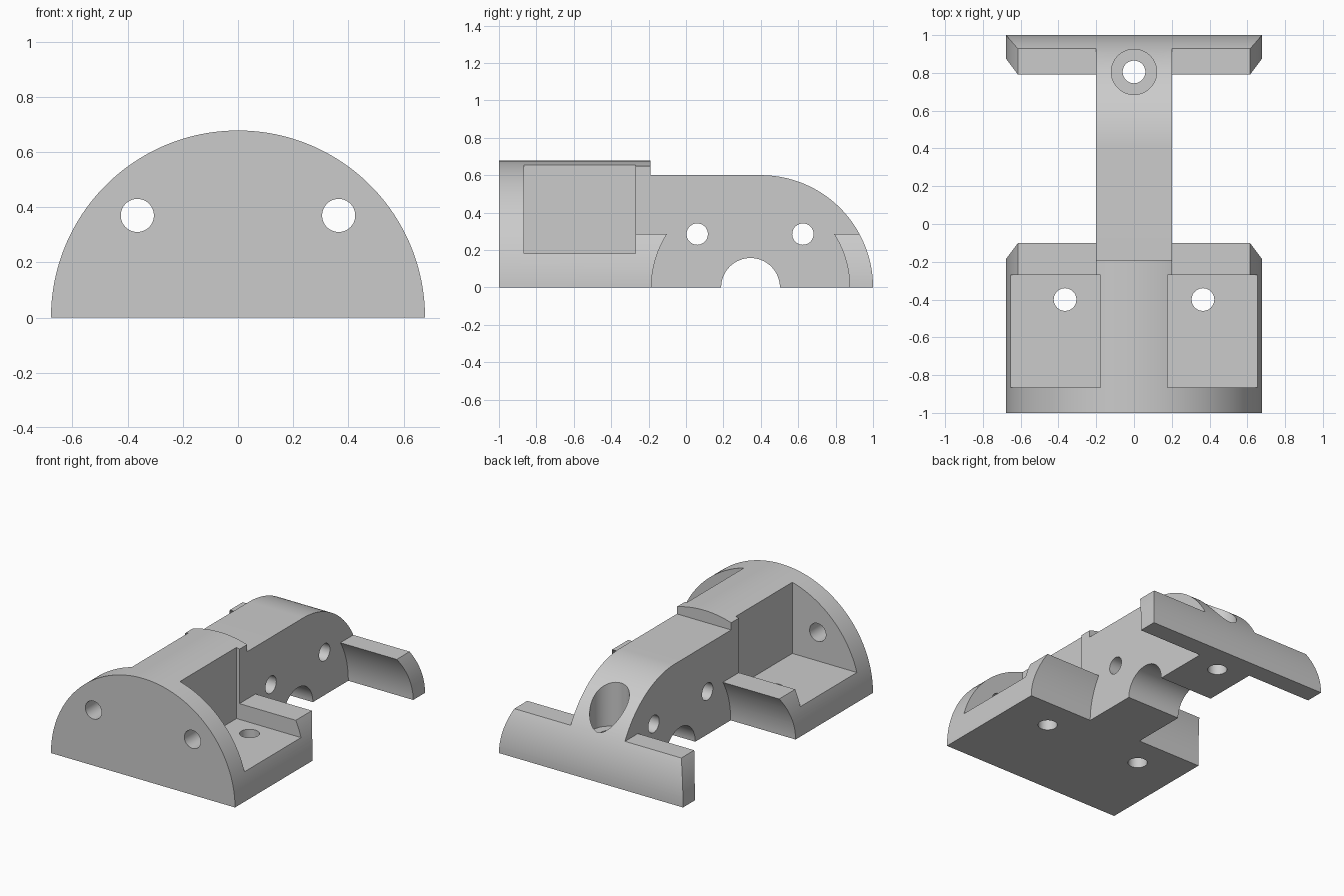
import bpy
import bmesh
from math import sin, cos, pi, asin, radians
from mathutils import Matrix

default = bpy.data.objects.get("Cube")
if default:
    bpy.data.objects.remove(default, do_unlink=True)

grey = bpy.data.materials.new("matte grey")
grey.use_nodes = True
GREY = (0.6, 0.6, 0.6, 1)
grey.diffuse_color = GREY
grey.node_tree.nodes["Principled BSDF"].inputs["Base Color"].default_value = GREY

R = 0.678          # body radius
SPINE = 0.2        # half width of the spine
SHELF = 0.285      # height of the fenders
AXLE = 0.345       # axle position along y
WHEEL = 0.53       # wheel clearance radius


def arc(cy, r, a0, a1, n=40):
    """Points on a circle centred on z = 0."""
    return [(cy + r * cos(a0 + (a1 - a0) * i / n), r * sin(a0 + (a1 - a0) * i / n))
            for i in range(n + 1)]


def prism(name, profile, axis, start, end):
    """Extrude a 2D profile (side, height) along x or y."""
    bm = bmesh.new()
    place = (lambda u, v: (start, u, v)) if axis == "x" else (lambda u, v: (u, start, v))
    face = bm.faces.new([bm.verts.new(place(u, v)) for u, v in profile])
    new = bmesh.ops.extrude_face_region(bm, geom=[face])["geom"]
    shift = (end - start, 0, 0) if axis == "x" else (0, end - start, 0)
    bmesh.ops.translate(bm, vec=shift, verts=[g for g in new if isinstance(g, bmesh.types.BMVert)])
    bmesh.ops.recalc_face_normals(bm, faces=bm.faces[:])
    return add(name, bm)


def drill(name, r, length, center, axis):
    """Cylinder along the given axis."""
    turn = {"x": Matrix.Rotation(pi / 2, 4, "Y"),
            "y": Matrix.Rotation(pi / 2, 4, "X"),
            "z": Matrix.Identity(4)}[axis]
    bm = bmesh.new()
    bmesh.ops.create_cone(bm, cap_ends=True, segments=64, radius1=r, radius2=r,
                          depth=length, matrix=Matrix.Translation(center) @ turn)
    return add(name, bm)


def add(name, bm):
    mesh = bpy.data.meshes.new(name)
    bm.to_mesh(mesh)
    bm.free()
    obj = bpy.data.objects.new(name, mesh)
    mesh.materials.append(grey)
    bpy.context.collection.objects.link(obj)
    return obj


# Half-round body running the full length
body = prism("chassis", arc(0, R, 0, pi, 96), "y", -1, 1.05)
cutters = []

# Spine top: flat, then rounded down to the rear edge
cutters.append(prism("spine_top_cutter",
                     [(-0.19, 0.9), (-0.19, 0.6)] + arc(0.4, 0.6, pi / 2, 0)
                     + [(1, -0.1), (1.2, -0.1), (1.2, 0.9)], "x", -1, 1))

# Wheel wells and equipment pockets on both sides
a = asin(SHELF / WHEEL)
well = ([(-0.27, 0.9), (-0.27, SHELF)] + arc(AXLE, WHEEL, pi - a, pi, 16)
        + [(AXLE - WHEEL, -0.1), (AXLE + WHEEL, -0.1)] + arc(AXLE, WHEEL, 0, a, 16)
        + [(1.2, SHELF), (1.2, 0.9)])
pocket = [(-0.865, 0.18), (-0.27, 0.18), (-0.27, 0.9), (-0.865, 0.9)]
for s in (-1, 1):
    cutters.append(prism("wheel_well_cutter", well, "x", s * SPINE, s))
    cutters.append(prism("pocket_cutter", pocket, "x", s * 0.178, s))
    # Front wall hole and pocket floor hole
    cutters.append(drill("front_hole_cutter", 0.06, 0.4, (s * 0.365, -1, 0.37), "y"))
    cutters.append(drill("floor_hole_cutter", 0.06, 0.5, (s * 0.365, -0.4, 0.1), "z"))

# Cross holes and axle notch through the spine
for y in (0.06, 0.625):
    cutters.append(drill("cross_hole_cutter", 0.057, 1, (0, y, SHELF), "x"))
cutters.append(drill("axle_notch_cutter", 0.157, 1, (0, AXLE, 0), "x"))

# Counterbored rear screw hole
cutters.append(drill("screw_hole_cutter", 0.06, 1, (0, 0.805, 0.1), "z"))
cutters.append(drill("counterbore_cutter", 0.12, 0.6, (0, 0.805, 0.53), "z"))

for cutter in cutters:
    mod = body.modifiers.new(cutter.name, "BOOLEAN")
    mod.operation = "DIFFERENCE"
    mod.solver = "EXACT"
    mod.object = cutter

# Bake the cuts and drop the cutters
bpy.context.view_layer.update()
graph = bpy.context.evaluated_depsgraph_get()
baked = bpy.data.meshes.new_from_object(body.evaluated_get(graph))
body.modifiers.clear()
body.data = baked
for cutter in cutters:
    bpy.data.objects.remove(cutter, do_unlink=True)

bpy.ops.object.select_all(action="DESELECT")
body.select_set(True)
bpy.context.view_layer.objects.active = body
bpy.ops.object.shade_smooth_by_angle(angle=radians(20))
